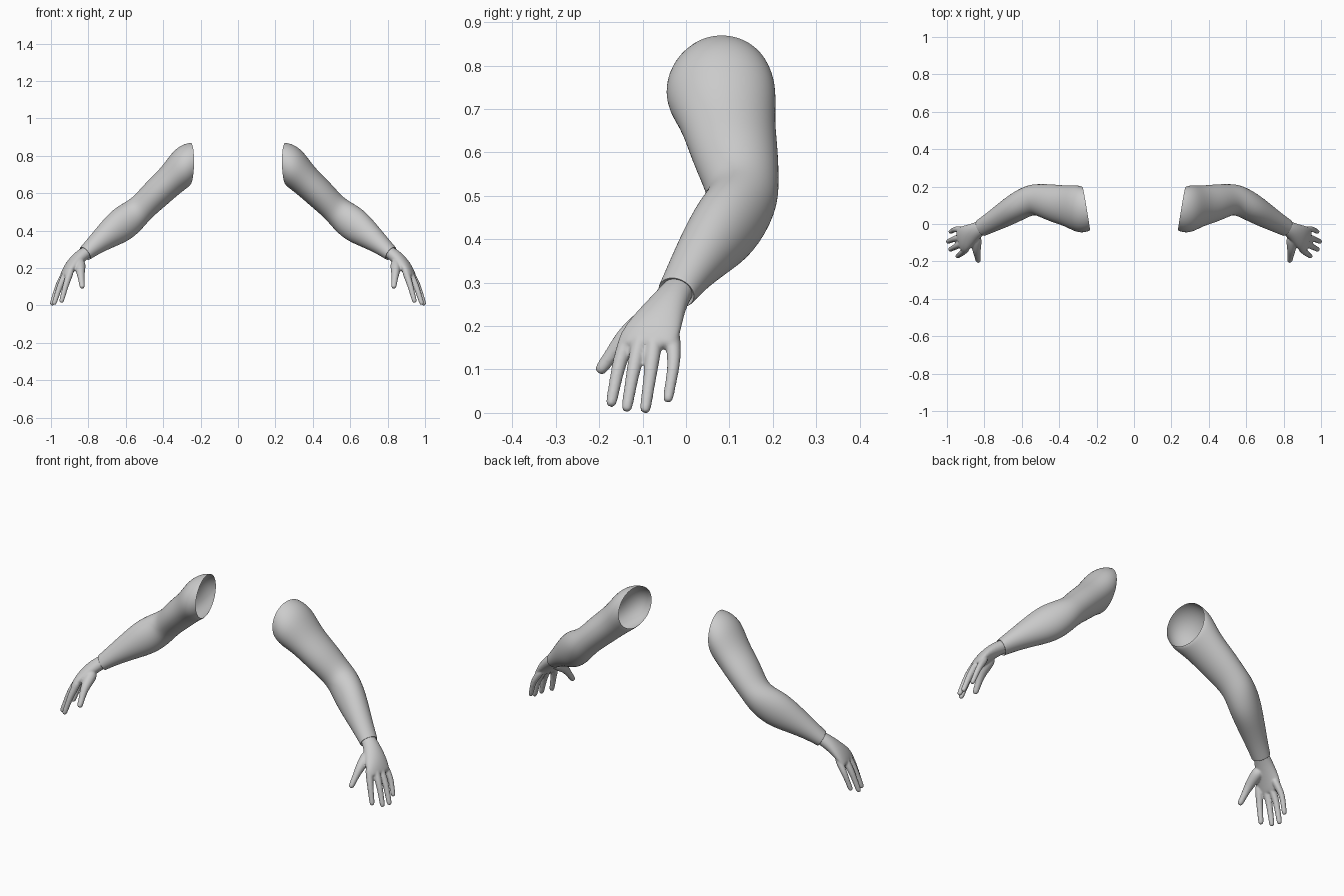
import bpy, bmesh, math
from mathutils import Vector

if "Cube" in bpy.data.objects:
    bpy.data.objects.remove(bpy.data.objects["Cube"])

skin = bpy.data.materials.new("light_grey")
skin.diffuse_color = (0.6, 0.6, 0.6, 1)
skin.use_nodes = True
skin.node_tree.nodes["Principled BSDF"].inputs["Base Color"].default_value = skin.diffuse_color


def tube(bm, rings, sides, cap_start=False, cap_end=False):
    """Loft ellipses. Ring: (centre, side radius, up radius, optional axis)."""
    loops = []
    for i, ring in enumerate(rings):
        c = Vector(ring[0])
        if len(ring) > 3:
            t = Vector(ring[3])
        else:
            t = Vector(rings[min(i + 1, len(rings) - 1)][0]) - Vector(rings[max(i - 1, 0)][0])
        t.normalize()
        h = Vector((0, 0, 1)).cross(t).normalized()
        v = t.cross(h)
        loop = []
        for k in range(sides):
            a = 2 * math.pi * k / sides
            loop.append(bm.verts.new(c + h * ring[1] * math.cos(a) + v * ring[2] * math.sin(a)))
        loops.append(loop)
    for a, b in zip(loops, loops[1:]):
        for k in range(sides):
            n = (k + 1) % sides
            bm.faces.new((a[k], a[n], b[n], b[k]))
    if cap_start:
        bm.faces.new(loops[0][::-1])
    if cap_end:
        bm.faces.new(loops[-1])


def finish(bm, name, remesh=False):
    bmesh.ops.recalc_face_normals(bm, faces=bm.faces)
    for f in bm.faces:
        f.smooth = True
    me = bpy.data.meshes.new(name)
    bm.to_mesh(me)
    bm.free()
    me.materials.append(skin)
    ob = bpy.data.objects.new(name, me)
    bpy.context.collection.objects.link(ob)
    sub = ob.modifiers.new("round", 'SUBSURF')
    sub.levels = sub.render_levels = 2
    if remesh:
        rm = ob.modifiers.new("merge", 'REMESH')
        rm.mode = 'VOXEL'
        rm.voxel_size = 0.0045
        rm.use_smooth_shade = True
        sm = ob.modifiers.new("blend", 'SMOOTH')
        sm.factor = 0.5
        sm.iterations = 5
    mir = ob.modifiers.new("other_side", 'MIRROR')
    mir.use_mirror_merge = False
    return ob


# Arm: open at the shoulder, tapering to a cuff at the wrist
bm = bmesh.new()
tube(bm, [
    ((.255, .082, .757), .120, .114, (1, -.17, .02)),
    ((.275, .080, .750), .127, .116, (1, -.12, -.12)),
    ((.310, .080, .728), .129, .109, (.94, -.05, -.34)),
    ((.360, .096, .667), .110, .085, (.82, 0, -.57)),
    ((.440, .112, .595), .102, .083, (.78, 0, -.62)),
    ((.505, .127, .530), .088, .075, (.80, -.03, -.60)),
    ((.550, .132, .486), .082, .083, (.82, -.18, -.55)),
    ((.620, .096, .433), .079, .098, (.76, -.38, -.51)),
    ((.700, .046, .373), .067, .073),
    ((.765, .008, .322), .055, .053),
    ((.812, -.018, .282), .048, .042),
    ((.818, -.022, .277), .047, .041, (.75, -.42, -.51)),
    ((.819, -.0225, .276), .045, .039, (.75, -.42, -.51)),
    ((.812, -.018, .282), .034, .030, (.75, -.42, -.51)),
], 20)
finish(bm, "arm_shell")

# Hand: palm, fingers and thumb merged into one skin
bm = bmesh.new()
palm_axis = (.65, -.15, -.75)
tube(bm, [
    ((.795, -.010, .294), .036, .032),
    ((.820, -.022, .278), .040, .034),
    ((.848, -.038, .257), .046, .035, (.65, -.32, -.65)),
    ((.882, -.062, .222), .060, .033, (.65, -.22, -.7)),
    ((.908, -.080, .190), .071, .028, palm_axis),
    ((.928, -.087, .160), .068, .021, palm_axis),
    ((.934, -.089, .150), .060, .015, palm_axis),
], 16, True, True)


def finger(base, mid, tip, r0, r1):
    b, m, t = Vector(base), Vector(mid), Vector(tip)
    d = (t - m).normalized()
    stations = [(b, r0), ((b + m) / 2, r0), (m, (r0 + r1) / 2), ((m + t) / 2, r1 * 1.05),
                (t - d * r1, r1), (t - d * r1 * .25, r1 * .8), (t, r1 * .4)]
    tube(bm, [(p, r, r) for p, r in stations], 10, True, True)


finger((.905, -.032, .195), (.955, -.027, .115), (.984, -.043, .024), .019, .013)   # little
finger((.915, -.070, .190), (.962, -.080, .105), (.997, -.095, .000), .020, .014)   # ring
finger((.910, -.100, .190), (.952, -.120, .105), (.985, -.138, .003), .020, .014)   # middle
finger((.890, -.125, .200), (.920, -.155, .110), (.946, -.174, .014), .020, .014)   # index
finger((.845, -.060, .235), (.842, -.142, .175), (.832, -.202, .092), .031, .016)   # thumb
finish(bm, "hand", remesh=True)
